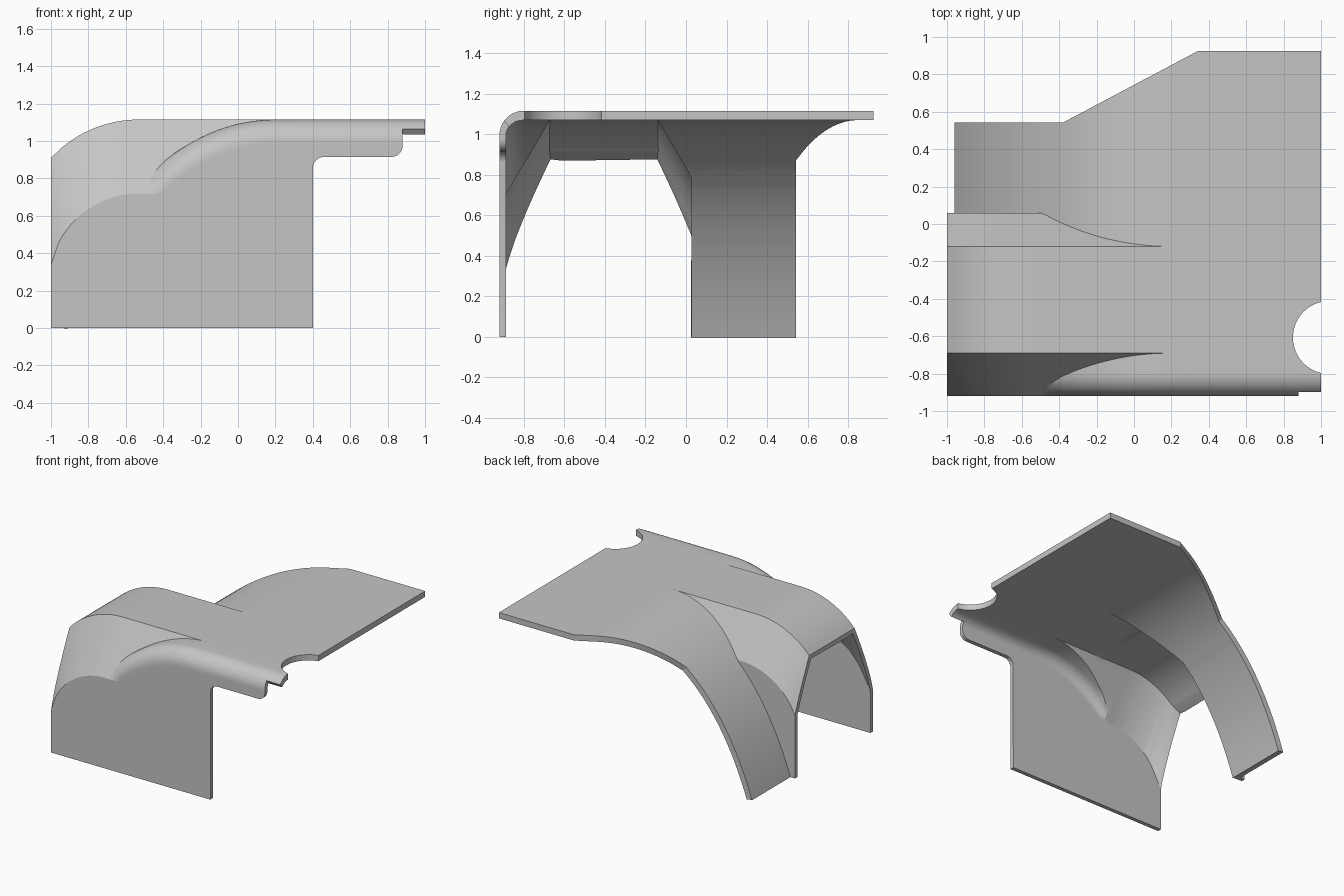
import bpy, bmesh, math
from mathutils import Vector

cube = bpy.data.objects.get("Cube")
if cube:
    bpy.data.objects.remove(cube, do_unlink=True)

TOP, FRONT = 1.115, -0.92
THICK_FLAT, THICK_SIDE = 0.046, 0.032
RAD = 0.12                       # front bend radius
BEND_Y = FRONT + RAD
HUMP_BACK, HUMP_FRONT, REACH = -0.12, -0.69, 0.23
PLATE_S = 0.78                   # share of the back wall above the upright web
LEG_X, BEND_X, ARC_X = -0.96, 0.2, -0.53
NOTCH_X, NOTCH_Y, NOTCH_R = 1.045, -0.607, 0.195
NOTCH_COL, LIP_COL = 7, 20       # columns left open at the notch and beside the skirt


def bezier(t, a, b, c, d):
    u = 1 - t
    return u**3 * a + 3 * u * u * t * b + 3 * u * t * t * c + t**3 * d


def leg_x(t):
    return bezier(t, BEND_X, -0.28, -0.72, LEG_X)


def leg_z(t):
    return bezier(t, TOP, TOP, 0.72, 0)


def sheet(x):
    """Height of the main sheet, which curves down into the leg."""
    if x >= BEND_X:
        return TOP
    if x <= LEG_X:
        return 0.0
    lo, hi = 0.0, 1.0
    for _ in range(40):
        mid = (lo + hi) / 2
        lo, hi = (mid, hi) if leg_x(mid) > x else (lo, mid)
    return leg_z(lo)


def wall(x, s):
    """Height of the flared tunnel wall; s runs from crown to foot."""
    r = 0.64 - 0.16 * s
    dx = max(0, ARC_X - x)
    return TOP - 0.395 * s - r + math.sqrt(r * r - dx * dx)


def bent(x, y):
    """Main sheet height including the bend along the front edge."""
    t = min(RAD, max(0, BEND_Y - y))
    slope = (sheet(x + 0.004) - sheet(x - 0.004)) / 0.008
    k = min(2.5, math.hypot(1, slope))
    return sheet(x) - k * (RAD - math.sqrt(RAD * RAD - t * t))


def back_edge(x):
    f = min(1, max(0, (x + 0.38) / 0.72))
    return 0.542 + 0.382 * f


def skirt_bottom(x):
    r = 0.06
    if x <= 0.4:
        return 0.0
    if x < 0.46:
        return 0.855 + math.sqrt(r * r - (0.46 - x)**2)
    if x > 0.82:
        return 0.975 - math.sqrt(max(0, r * r - (x - 0.82)**2))
    return 0.915


def section(x):
    """Points across the sheet at x, from back edge to front skirt."""
    z = sheet(x)
    s_back = min(PLATE_S, max(0, (TOP - z) / 0.395))
    pts = [(back_edge(x), z), (HUMP_BACK + REACH * s_back, z)]
    # back wall and crown
    for i in range(5):
        s = s_back * (1 - i / 4)
        pts.append((HUMP_BACK + REACH * s, wall(x, s)))
    h = math.sqrt(max(0, NOTCH_R**2 - (x - NOTCH_X)**2))
    crown = wall(x, 0)
    pts += [(NOTCH_Y + h, crown), (NOTCH_Y - h, crown)]
    # front wall down to where it meets the bend
    y_top = min(HUMP_FRONT, NOTCH_Y - h)
    s_end = 0
    while s_end < 0.75 and wall(x, s_end) > bent(x, HUMP_FRONT - REACH * s_end) + 1e-6:
        s_end += 0.002
    for i in range(5):
        s = s_end * i / 4
        pts.append((y_top - REACH * s, wall(x, s)))
    # rounded front bend
    a0 = math.asin(min(1, max(0, BEND_Y - pts[-1][0]) / RAD))
    for i in range(11):
        a = a0 + (math.pi / 2 - a0) * i / 10
        y = BEND_Y - RAD * math.sin(a)
        s = min(1, max(0, (HUMP_FRONT - y) / REACH))
        pts.append((y, max(bent(x, y), wall(x, s))))
    # upright skirt
    low = min(skirt_bottom(x), pts[-1][1])
    pts += [(FRONT, max(low, pts[-1][1] - 0.012)), (FRONT, low)]
    return pts


# Stations along the length
xs = [-1, -0.38, 0.34, 0.4, 0.401, 0.6, 0.88]
xs += [leg_x(i / 36) for i in range(37)]
xs += [-1 + 0.47 * i / 11 for i in range(12)]
xs += [0.46 - 0.06 * math.cos(i * math.pi / 12) for i in range(1, 7)]
xs += [0.82 + 0.06 * math.sin(i * math.pi / 12) for i in range(6)]
xs += [NOTCH_X - NOTCH_R * math.cos(math.radians(6 * i)) for i in range(13)]
xs = sorted(x for x in xs if x < 0.995) + [1.0]
stations = [xs[0]]
for x in xs[1:]:
    if x - stations[-1] > 0.0008:
        stations.append(x)


def is_open(x, j):
    no_leg = j == 0 and x < LEG_X - 0.0005
    notch = j == NOTCH_COL and x > 0.8
    lip = j >= LIP_COL and x > 0.8795
    return no_leg or notch or lip


# Outer skin
bm = bmesh.new()
rows = [[bm.verts.new((x, y, z)) for y, z in section(x)] for x in stations]
for x, a, b in zip(stations, rows, rows[1:]):
    for j in range(len(a) - 1):
        if not is_open(x, j):
            bm.faces.new((a[j], a[j + 1], b[j + 1], b[j]))
bmesh.ops.remove_doubles(bm, verts=bm.verts, dist=0.0006)
bmesh.ops.dissolve_degenerate(bm, edges=bm.edges, dist=0.0003)
loose = [v for v in bm.verts if not v.link_faces]
bmesh.ops.delete(bm, geom=loose, context="VERTS")
bm.normal_update()


def inward(v):
    """Point on the inner skin; end faces and the foot stay cut flat."""
    n = v.normal * min(1.5, v.calc_shell_factor())
    if abs(v.co.x) > 0.9995:
        n.x = 0
    if v.co.z < 0.0005:
        n.z = 0
    n /= max(0.8, min(1, n.length))
    return v.co - Vector((n.x * THICK_FLAT, n.y * THICK_SIDE, n.z * THICK_FLAT))


# Inner skin and rim
outer, faces = list(bm.verts), list(bm.faces)
rim = [e.link_loops[0] for e in bm.edges if e.is_boundary]
rim = [(l.vert, l.link_loop_next.vert) for l in rim]
places = [inward(v) for v in outer]
inner = {v: bm.verts.new(p) for v, p in zip(outer, places)}
for f in faces:
    bm.faces.new([inner[v] for v in reversed(f.verts)])
for a, b in rim:
    bm.faces.new((b, a, inner[a], inner[b]))
mesh = bpy.data.meshes.new("formed_sheet_cover")
bm.to_mesh(mesh)
bm.free()

cover = bpy.data.objects.new("formed_sheet_cover", mesh)
bpy.context.collection.objects.link(cover)

# Plain grey metal
grey = bpy.data.materials.new("plain_grey")
grey.use_nodes = True
colour = (0.56, 0.56, 0.56, 1)
grey.diffuse_color = colour
grey.node_tree.nodes["Principled BSDF"].inputs["Base Color"].default_value = colour
mesh.materials.append(grey)

bpy.ops.object.select_all(action="DESELECT")
cover.select_set(True)
bpy.context.view_layer.objects.active = cover
bpy.ops.object.shade_smooth_by_angle(angle=math.radians(22))
